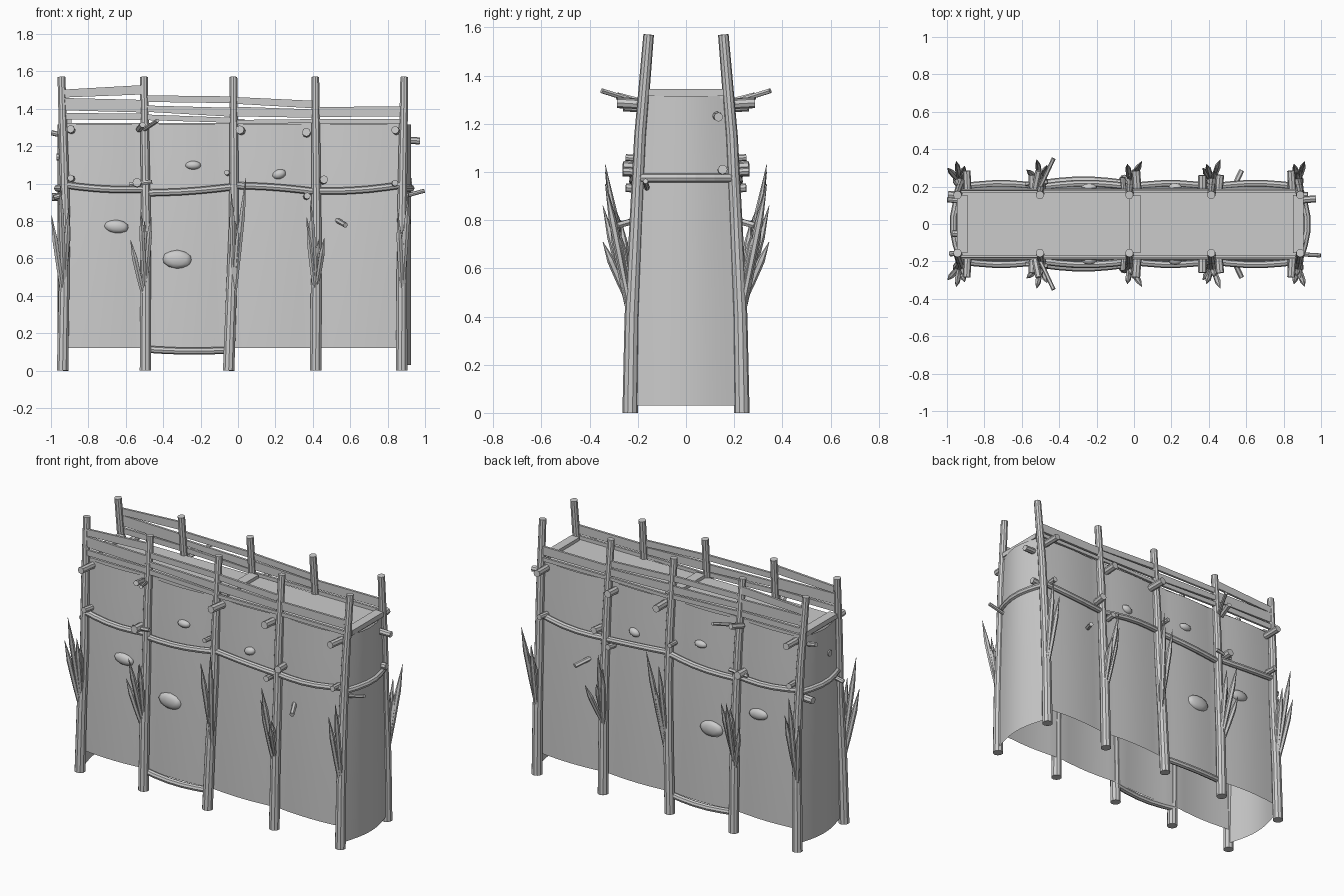
import bpy, bmesh, math, random
from mathutils import Vector, Matrix

if "Cube" in bpy.data.objects:
    bpy.data.objects.remove(bpy.data.objects["Cube"])

random.seed(4)


def finish(name, bm, mirror=False, smooth=False):
    bmesh.ops.recalc_face_normals(bm, faces=bm.faces)
    me = bpy.data.meshes.new(name)
    bm.to_mesh(me)
    bm.free()
    ob = bpy.data.objects.new(name, me)
    bpy.context.collection.objects.link(ob)
    if smooth:
        for p in me.polygons:
            p.use_smooth = True
    if mirror:
        m = ob.modifiers.new("mirror", 'MIRROR')
        m.use_axis = (False, True, False)
        m.use_clip = False
        m.merge_threshold = 0.00001
    return ob


def tube(bm, pts, radii, n=8):
    """Sweep an n-sided ring along a path."""
    pts = [Vector(p) for p in pts]
    rings = []
    for i, p in enumerate(pts):
        d = (pts[min(i + 1, len(pts) - 1)] - pts[max(i - 1, 0)]).normalized()
        ref = Vector((0, 0, 1)) if abs(d.z) < 0.7 else Vector((1, 0, 0))
        u = d.cross(ref).normalized()
        v = d.cross(u)
        rings.append([bm.verts.new(p + radii[i] * (u * math.cos(a) + v * math.sin(a)))
                      for a in (2 * math.pi * k / n for k in range(n))])
    for a, b in zip(rings, rings[1:]):
        for k in range(n):
            bm.faces.new((a[k], a[(k + 1) % n], b[(k + 1) % n], b[k]))
    bm.faces.new(rings[0])
    bm.faces.new(rings[-1])


def box(bm, lo, hi):
    lo, hi = Vector(lo), Vector(hi)
    s = hi - lo
    bmesh.ops.create_cube(bm, size=1, matrix=Matrix.Translation((lo + hi) / 2)
                          @ Matrix.Diagonal((s.x, s.y, s.z, 1)))


def grid(bm, rows):
    vs = [[bm.verts.new(p) for p in r] for r in rows]
    for a, b in zip(vs, vs[1:]):
        for k in range(len(a) - 1):
            bm.faces.new((a[k], a[k + 1], b[k + 1], b[k]))


def interp(table, z):
    for (z0, v0), (z1, v1) in zip(table, table[1:]):
        if z <= z1:
            return v0 + (v1 - v0) * (z - z0) / (z1 - z0)
    return table[-1][1]


WALL = [(0, .205), (.5, .2), (1.0, .184), (1.32, .168)]
POST = [(0, .232), (.4, .225), (.8, .207), (1.15, .19), (1.57, .155)]
POST_X = [(-.938, -.922, -.944), (-.495, -.492, -.503), (-.05, -.02, -.025),
          (.415, .42, .413), (.875, .877, .889)]

# posts
for i, (x0, x1, x2) in enumerate(POST_X):
    xs = [(0, x0), (.85, x1), (1.57, x2)]
    bm = bmesh.new()
    tube(bm, [(interp(xs, z), -y, z) for z, y in POST],
         [.032, .03, .027, .025, .022], 10)
    finish(f"post_{i}", bm, True)

# long walls, bulging slightly between posts
bm = bmesh.new()
rows = []
for z in (.12, .4, .7, .97, 1.15, 1.315):
    row = []
    for (a, _, _), (b, _, _) in zip(POST_X, POST_X[1:]):
        for k in range(6):
            t = k / 6
            row.append((a + (b - a) * t, -interp(WALL, z) - .016 * math.sin(math.pi * t), z))
    row.append((.885, -interp(WALL, z), z))
    rows.append(row)
grid(bm, rows)
finish("long_wall", bm, True, True)

# end walls, bowed outwards
for name, x, s in (("left_end_wall", -.925, -1), ("right_end_wall", .885, 1)):
    bm = bmesh.new()
    grid(bm, [[(x + s * .04 * math.cos(t * math.pi / 2), t * interp(WALL, z), z)
               for t in [k / 5 - 1 for k in range(11)]]
              for z in (.03, .5, .95, 1.315)])
    finish(name, bm, False, True)

# walkway floor with cross battens and edge rim
bm = bmesh.new()
box(bm, (-.935, -.168, 1.305), (.895, .168, 1.325))
finish("walkway_floor", bm)
bm = bmesh.new()
for x0, x1 in ((-.945, -.89), (-.027, .035), (.85, .905)):
    box(bm, (x0, -.155, 1.315), (x1, .155, 1.345))
finish("floor_battens", bm)

# parapet planks: x0, low, high -> x1, low, high, y
planks = [(-.945, 1.46, 1.502, -.5, 1.477, 1.527, .172), (-.945, 1.392, 1.458, -.49, 1.38, 1.447, .176),
          (-.945, 1.342, 1.377, -.49, 1.34, 1.375, .18), (-.51, 1.437, 1.472, -.01, 1.43, 1.466, .172),
          (-.51, 1.385, 1.418, -.02, 1.357, 1.405, .178), (-.51, 1.34, 1.37, -.02, 1.325, 1.352, .182),
          (-.04, 1.428, 1.464, .42, 1.402, 1.442, .172), (-.04, 1.36, 1.412, .42, 1.352, 1.396, .178),
          (.4, 1.357, 1.41, .9, 1.358, 1.412, .176), (.4, 1.322, 1.345, .9, 1.32, 1.344, .18),
          (-.04, 1.318, 1.34, .42, 1.325, 1.345, .182)]
bm = bmesh.new()
for x0, a, b, x1, c, d, y in planks:
    vs = [[bm.verts.new((x, -y + o, z)) for x, z in ((x0, a), (x1, c), (x1, d), (x0, b))]
          for o in (-.007, .007)]
    bm.faces.new(vs[0])
    bm.faces.new(vs[1])
    for k in range(4):
        j = (k + 1) % 4
        bm.faces.new((vs[0][k], vs[0][j], vs[1][j], vs[1][k]))
finish("parapet_planks", bm, True)

# sagging middle rails and one low rail
bm = bmesh.new()
for x0, z0, x1, z1, sag in ((-.94, .995, -.48, .97, -.012), (-.5, .95, -.01, .985, -.008),
                            (-.04, .99, .43, .955, .008), (.41, .96, .89, .995, -.012),
                            (-.5, .115, -.04, .11, -.008)):
    tube(bm, [(x0 + (x1 - x0) * t, -interp(WALL, z0) - .012 - .02 * math.sin(math.pi * t),
               z0 + (z1 - z0) * t + sag * math.sin(math.pi * t)) for t in (0, .2, .4, .6, .8, 1)],
         [.019] * 6, 8)
finish("rails", bm, True)

# end rails following the bow
for name, x, s in (("left_end_rail", -.925, -1), ("right_end_rail", .885, 1)):
    bm = bmesh.new()
    tube(bm, [(x + s * .042 * math.cos(t * math.pi / 2), t * .19, .975)
              for t in (-1, -.6, -.2, .2, .6, 1)], [.019] * 6)
    finish(name, bm)

# round pegs through the walls: x, z, radius, outer reach
bm = bmesh.new()
for x, z, r, y in ((-.895, 1.292, .021, .285), (.01, 1.288, .023, .285), (.365, 1.275, .023, .26),
                   (.84, 1.287, .021, .285), (-.895, 1.03, .018, .255), (-.54, 1.006, .024, .262),
                   (.46, 1.022, .022, .262), (.37, .935, .018, .25), (.84, 1.003, .017, .262),
                   (-.06, 1.06, .014, .25)):
    dx = random.uniform(-.012, .012)
    tube(bm, [(x - dx, -.15, z - .008), (x, -y, z)], [r, r], 8)
# thin twigs
for a, b, r in (((-.53, -.19, 1.29), (-.51, -.285, 1.315), .017),
                ((-.5, -.2, 1.29), (-.43, -.35, 1.337), .011),
                ((.52, -.17, .81), (.575, -.285, .778), .014),
                ((-.58, -.215, .995), (-.46, -.225, 1.01), .012)):
    tube(bm, [a, b], [r, r], 6)
finish("wall_pegs", bm, True)

# pegs at the ends
bm = bmesh.new()
for a, b, r in (((.86, .125, 1.235), (.972, .135, 1.228), .019),
                ((.86, .15, 1.005), (.93, .152, 1.01), .02),
                ((.86, -.16, .925), (.997, -.168, .962), .011),
                ((-.9, .12, 1.25), (-.998, .13, 1.272), .014),
                ((-.9, -.05, 1.14), (-.97, -.05, 1.142), .019),
                ((-.9, .15, .93), (-.994, .155, .928), .022),
                ((-.9, -.15, .95), (-.985, -.16, .925), .014)):
    tube(bm, [a, b], [r, r], 8)
finish("end_pegs", bm)

# sharpened stakes fanning out of each post: base x, then tips (x, y, z)
clusters = [(-.93, ((-.997, .30, .83), (-.95, .335, 1.0), (-.905, .31, .87), (-.9, .28, .82))),
            (-.497, ((-.575, .29, .7), (-.52, .345, .86), (-.465, .315, .83), (-.5, .275, .8))),
            (-.022, ((.042, .335, 1.03), (.01, .30, .82), (-.035, .32, .95), (-.012, .27, .8))),
            (.418, ((.368, .30, .82), (.388, .32, .91), (.462, .345, .71), (.43, .28, .7))),
            (.878, ((.855, .32, .85), (.912, .335, .95), (.89, .30, .8), (.87, .275, .75)))]
bm = bmesh.new()
for x, tips in clusters:
    for k, (tx, ty, tz) in enumerate(tips):
        a = Vector((x, -.225, .36 + .035 * k))
        b = Vector((tx, -ty, tz))
        tube(bm, [a, a.lerp(b, .4), a.lerp(b, .72), b], [.010, .015, .016, .001], 6)
finish("sharpened_stakes", bm, True)

# flat stones set in the walls: x, z, half width, half height, tilt
bm = bmesh.new()
for x, z, w, h, tilt in ((-.325, .595, .08, .05, .05), (-.65, .77, .067, .036, .1),
                         (-.24, 1.098, .043, .024, 0), (.22, 1.05, .038, .026, -.3)):
    m = (Matrix.Translation((x, -interp(WALL, z) - .012, z)) @ Matrix.Rotation(tilt, 4, 'Y')
         @ Matrix.Diagonal((w, .026, h, 1)))
    bmesh.ops.create_icosphere(bm, subdivisions=2, radius=1, matrix=m)
finish("stones", bm, True, True)
